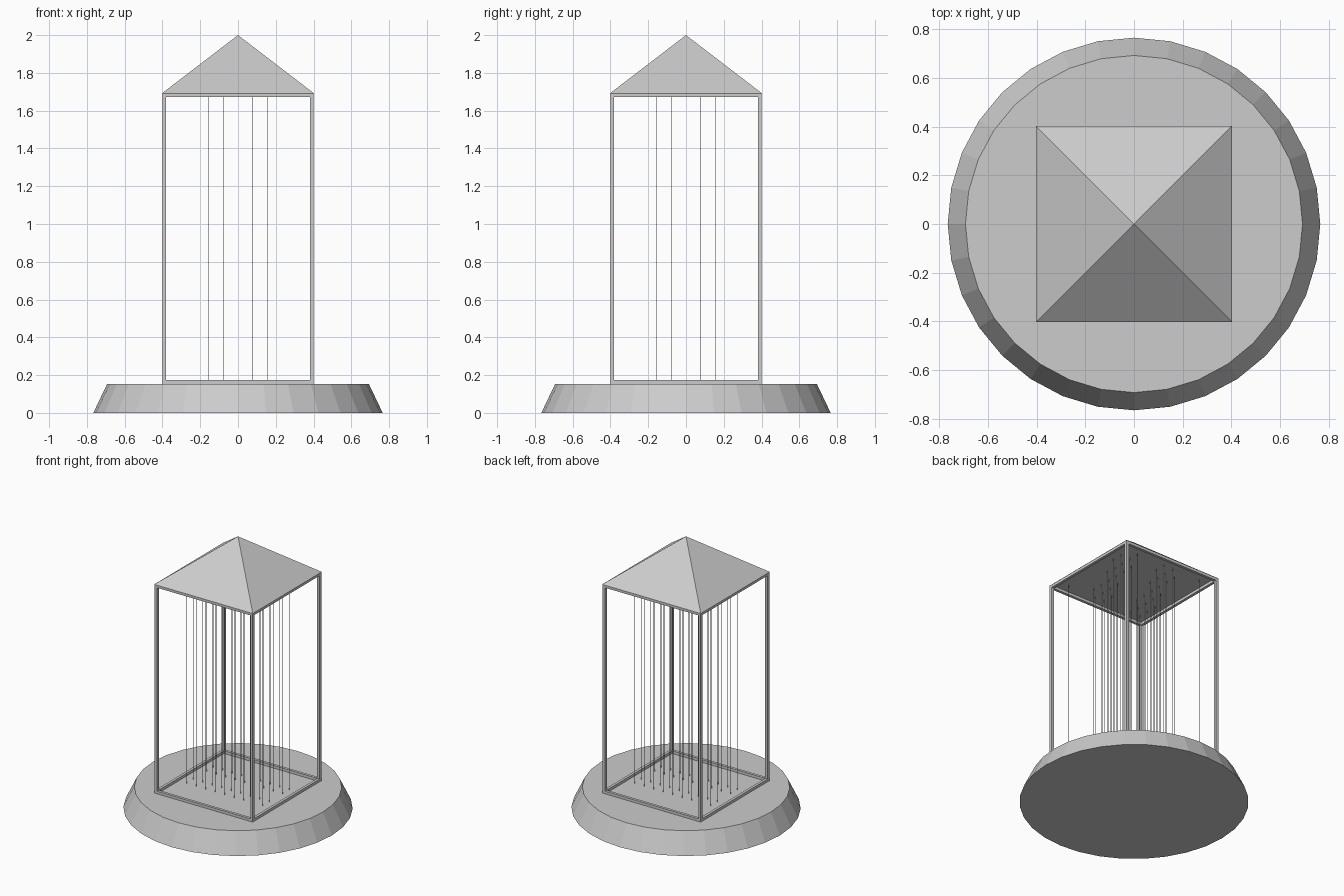
import bpy
import bmesh
from math import pi
from mathutils import Matrix

default = bpy.data.objects.get("Cube")
if default:
    bpy.data.objects.remove(default, do_unlink=True)

GREY = (0.604, 0.604, 0.604, 1)
BASE_TOP, ROOF_Z, PEAK = 0.153, 1.692, 2.0
HALF, BAR = 0.4, 0.02

grey = bpy.data.materials.new("light_grey")
grey.use_nodes = True
grey.diffuse_color = GREY
grey.node_tree.nodes["Principled BSDF"].inputs["Base Color"].default_value = GREY


def finish(name, bm):
    mesh = bpy.data.meshes.new(name)
    bm.to_mesh(mesh)
    bm.free()
    mesh.materials.append(grey)
    obj = bpy.data.objects.new(name, mesh)
    bpy.context.collection.objects.link(obj)
    return obj


def add_cone(bm, sides, r_low, r_high, z_low, z_high, x=0, y=0, turn=0):
    place = Matrix.Translation((x, y, (z_low + z_high) / 2)) @ Matrix.Rotation(turn, 4, "Z")
    bmesh.ops.create_cone(bm, cap_ends=True, segments=sides, radius1=r_low,
                          radius2=r_high, depth=z_high - z_low, matrix=place)


def add_box(bm, centre, size):
    bmesh.ops.create_cube(bm, size=1, matrix=Matrix.Translation(centre) @ Matrix.Diagonal((*size, 1)))


# Round tapered plinth
bm = bmesh.new()
add_cone(bm, 32, 0.766, 0.693, 0, BASE_TOP)
finish("plinth", bm)

# Open box frame: four posts, and rails around the bottom and top
bm = bmesh.new()
edge = HALF - BAR / 2
inner = 2 * (HALF - BAR)
for sx in (-1, 1):
    for sy in (-1, 1):
        add_box(bm, (sx * edge, sy * edge, (BASE_TOP + ROOF_Z) / 2), (BAR, BAR, ROOF_Z - BASE_TOP))
for z in (BASE_TOP + BAR / 2, ROOF_Z - BAR / 2):
    for s in (-1, 1):
        add_box(bm, (0, s * edge, z), (inner, BAR, BAR))
        add_box(bm, (s * edge, 0, z), (BAR, inner, BAR))
finish("frame", bm)

# Pyramid roof
bm = bmesh.new()
add_cone(bm, 4, (HALF + 0.002) * 2 ** 0.5, 0, ROOF_Z, PEAK, turn=pi / 4)
finish("roof", bm)

# Square grid of hair-thin wires between plinth and roof
bm = bmesh.new()
COUNT, REACH = 9, 0.31
spots = [REACH * (2 * i / (COUNT - 1) - 1) for i in range(COUNT)]
for x in spots:
    for y in spots:
        add_cone(bm, 8, 0.0008, 0.0008, BASE_TOP, ROOF_Z, x, y)
finish("wires", bm)
